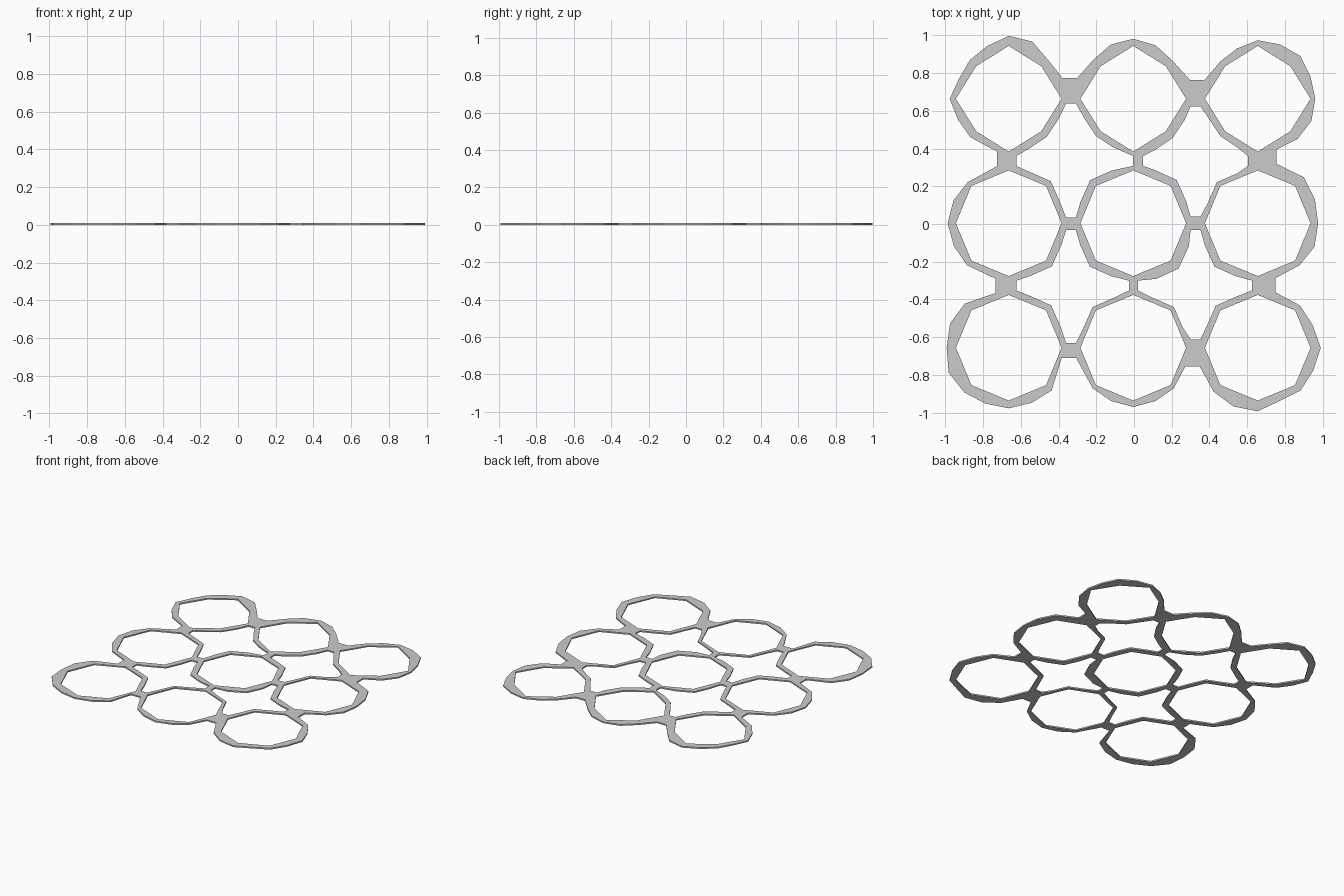
import bpy
from math import sin, cos, radians

if "Cube" in bpy.data.objects:
    bpy.data.objects.remove(bpy.data.objects["Cube"])

THICK = 0.01
PITCH = 0.66     # spacing of the rings
HOLE = 0.28      # radius of the ring openings


def polar(cx, cy, r, deg):
    return (cx + r * cos(radians(deg)), cy + r * sin(radians(deg)))


def centre(i, j):
    return (i * PITCH - 0.004, j * PITCH + 0.004)


def neck(cx, cy, d, deg, half):
    """The two corners at the end of a bridge between rings."""
    x, y = polar(cx, cy, d, deg)
    return [polar(x, y, half, deg - 90), polar(x, y, half, deg + 90)]


# border rings, anticlockwise: column, row, facing angle, outer radii,
# then the notch that follows: middle x and y
border = [
    (1, -1, 315, (.33, .337, .337, .305, .321, .318, .334, .315, .317), (.75, -.325)),
    (1, 0, 0, (.314, .326, .32, .328, .345), (.755, .357)),
    (1, 1, 45, (.30, .308, .305, .303, .32, .311, .31, .288, .28), (.335, .763)),
    (0, 1, 90, (.29, .307, .318, .311, .296), (-.34, .773)),
    (-1, 1, 135, (.293, .328, .333, .302, .291, .284, .313, .291, .288), (-.725, .345)),
    (-1, 0, 180, (.308, .317, .324, .315, .314), (-.735, -.328)),
    (-1, -1, 225, (.33, .337, .329, .345, .334, .321, .321, .316, .321), (-.345, -.71)),
    (0, -1, 270, (.304, .306, .314, .306, .304), (.31, -.755)),
]
outline = []
for i, j, face, radii, (nx, ny) in border:
    cx, cy = centre(i, j)
    start = face - 22.5 * (len(radii) // 2)
    outline += [polar(cx, cy, r, start + 22.5 * k) for k, r in enumerate(radii)]
    side = round((start + 22.5 * (len(radii) - 1) - 45) / 90) * 90
    # notch corners run along the border
    outline += neck(nx, ny, 0, side, .038)

loops = [outline]

# gaps between four rings: reach to each neck, then rim width of each ring
gaps = [
    (-1, 1, (.33, .305, .29, .30), (.024, .03, .035, .043)),
    (1, 1, (.278, .29, .277, .295), (.025, .04, .045, .027)),
    (-1, -1, (.308, .293, .29, .305), (.045, .043, .038, .025)),
    (1, -1, (.30, .295, .305, .285), (.045, .06, .025, .035)),
]
for gi, gj, reach, rim in gaps:
    gx, gy = centre(gi / 2, gj / 2)
    pts = []
    for k in range(4):
        pts += neck(gx, gy, reach[k], 90 * k, .026)
        i = gi / 2 + (.5 if k in (0, 3) else -.5)
        j = gj / 2 + (.5 if k < 2 else -.5)
        rx, ry = centre(i, j)
        corner = .255 if j > .5 else HOLE
        for turn in (22.5, 0, -22.5):
            base = corner if turn == 0 else min(.259, corner)
            pts.append(polar(rx, ry, base + rim[k], 225 + 90 * k + turn))
    loops.append(pts)

# nine eight-sided openings, the top row pinched toward a diamond
for i in (-1, 0, 1):
    for j in (-1, 0, 1):
        cx, cy = centre(i, j)
        diag = .244 if j == 1 else HOLE
        loops.append([polar(cx, cy, diag if k % 2 else HOLE, 45 * k) for k in range(8)])

# flat filled profile with openings, given a thin height
curve = bpy.data.curves.new("ring_lattice_profile", "CURVE")
curve.dimensions = "2D"
curve.fill_mode = "BOTH"
curve.extrude = THICK / 2
for pts in loops:
    s = curve.splines.new("POLY")
    s.points.add(len(pts) - 1)
    for p, (x, y) in zip(s.points, pts):
        p.co = (x, y, 0, 1)
    s.use_cyclic_u = True

plate = bpy.data.objects.new("ring_lattice_plate", curve)
plate.location.z = THICK / 2
bpy.context.collection.objects.link(plate)
bpy.context.view_layer.objects.active = plate
plate.select_set(True)
bpy.ops.object.convert(target="MESH")

# weld the caps to the walls and keep everything flat
bpy.ops.object.mode_set(mode="EDIT")
bpy.ops.mesh.select_all(action="SELECT")
bpy.ops.mesh.remove_doubles(threshold=0.0005)
bpy.ops.mesh.normals_make_consistent(inside=False)
bpy.ops.object.mode_set(mode="OBJECT")
bpy.ops.object.shade_flat()
